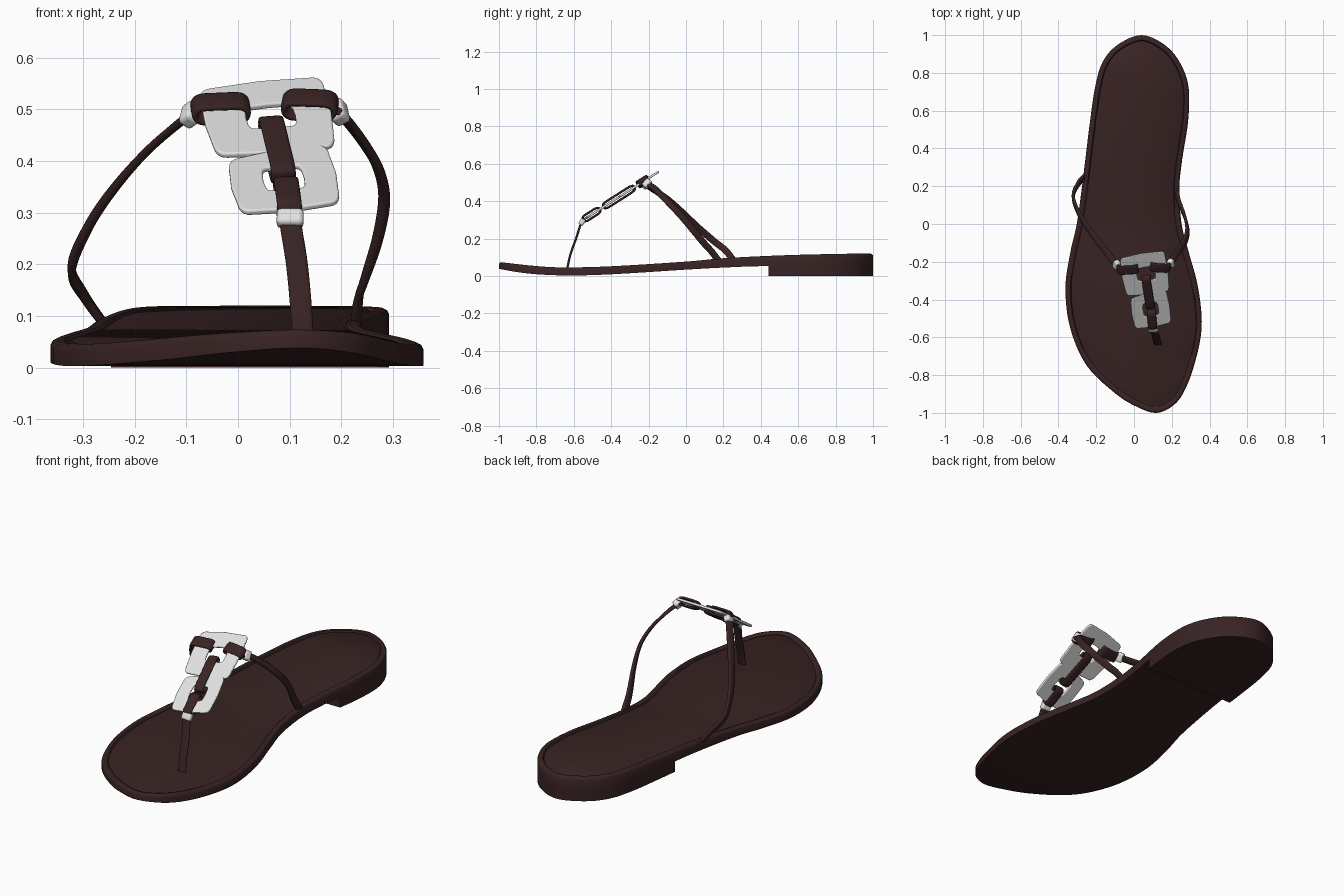
import bpy, bmesh, math
from mathutils import Vector as V

if "Cube" in bpy.data.objects:
    bpy.data.objects.remove(bpy.data.objects["Cube"])

def material(name, rgb):
    m = bpy.data.materials.new(name)
    m.diffuse_color = (*rgb, 1)
    m.use_nodes = True
    m.node_tree.nodes["Principled BSDF"].inputs["Base Color"].default_value = m.diffuse_color
    return m

BROWN = material("dark brown leather", (0.04, 0.0165, 0.0165))
SILVER = material("silver metal", (0.75, 0.75, 0.75))

def finish(name, bm, mat, bevel=0, angle=40):
    bmesh.ops.recalc_face_normals(bm, faces=bm.faces)
    me = bpy.data.meshes.new(name)
    bm.to_mesh(me)
    bm.free()
    ob = bpy.data.objects.new(name, me)
    bpy.context.collection.objects.link(ob)
    me.materials.append(mat)
    bpy.ops.object.select_all(action='DESELECT')
    ob.select_set(True)
    bpy.context.view_layer.objects.active = ob
    bpy.ops.object.shade_smooth_by_angle(angle=math.radians(angle))
    if bevel:
        b = ob.modifiers.new("bevel", 'BEVEL')
        b.width, b.segments = bevel, 3
        b.limit_method, b.angle_limit = 'ANGLE', math.radians(50)
    return ob

def spline(pts, k=6, closed=False):
    """Catmull-Rom curve through the points."""
    pts = [V(p) for p in pts]
    n, out = len(pts), []
    get = (lambda i: pts[i % n]) if closed else (lambda i: pts[max(0, min(n - 1, i))])
    for i in range(n if closed else n - 1):
        a, b, c, d = (get(i + j) for j in (-1, 0, 1, 2))
        for s in range(k):
            t = s / k
            out.append(0.5 * (2 * b + (c - a) * t + (2 * a - 5 * b + 4 * c - d) * t * t
                              + (3 * b - a - 3 * c + d) * t ** 3))
    if not closed:
        out.append(pts[-1])
    return out

def profile(pts):
    """Height as a smooth function of y."""
    d = spline([(y, z, 0) for y, z in pts], 8)
    def f(y):
        for a, b in zip(d, d[1:]):
            if y <= b.x:
                t = max(0, (y - a.x) / (b.x - a.x))
                return a.y + (b.y - a.y) * t
        return d[-1].y
    return f

# ---- sole: outline stations (y, left x, right x) and side profile
STATIONS = [(0.95, -0.085, 0.16), (0.86, -0.165, 0.24), (0.73, -0.205, 0.288), (0.55, -0.232, 0.287),
            (0.34, -0.258, 0.255), (0.185, -0.277, 0.24), (0, -0.303, 0.252), (-0.15, -0.337, 0.29),
            (-0.34, -0.363, 0.34), (-0.55, -0.338, 0.358), (-0.75, -0.25, 0.318),
            (-0.9, -0.095, 0.258), (-0.97, 0.02, 0.195)]
outline = spline([(0.04, 1, 0)] + [(l, y, 0) for y, l, r in STATIONS] + [(0.115, -1, 0)]
                 + [(r, y, 0) for y, l, r in reversed(STATIONS)], 6, True)
z_top = profile([(-1, 0.075), (-0.8, 0.053), (-0.65, 0.046), (-0.4, 0.052), (0, 0.077),
                 (0.2, 0.095), (0.5, 0.11), (0.8, 0.118), (1, 0.12)])
z_bot = profile([(-1, 0.038), (-0.85, 0.014), (-0.65, 0.003), (-0.4, 0.009), (0, 0.034),
                 (0.2, 0.045), (0.44, 0.053), (1, 0.055)])

def sole_solid(bm, rings):
    """Stack inset outline rings (inset, height function) and cap both ends with cross strips."""
    n = len(outline)
    loops = []
    for inset, zf in rings:
        loop = []
        for i, p in enumerate(outline):
            t = (outline[(i + 1) % n] - outline[i - 1]).normalized()
            q = p + V((-t.y, t.x, 0)) * inset
            loop.append(bm.verts.new((q.x, q.y, zf(q.y))))
        loops.append(loop)
    for a, b in zip(loops, loops[1:]):
        for i in range(n):
            bm.faces.new((a[i], a[(i + 1) % n], b[(i + 1) % n], b[i]))
    for L in (loops[0], loops[-1]):
        for i in range(n // 2):
            quad = [L[i], L[i + 1], L[(n - i - 1) % n], L[(n - i) % n]]
            bm.faces.new(list(dict.fromkeys(quad)))

top = lambda dz: (lambda y: z_top(y) + dz)
bm = bmesh.new()
sole_solid(bm, [(0, z_bot), (0, top(-0.012)), (0.004, top(-0.004)), (0.012, top(0)), (0.026, top(-0.001)),
                (0.031, top(-0.008)), (0.035, top(-0.008)), (0.042, top(-0.002))])
finish("sole", bm, BROWN, angle=50)

# ---- heel block: same outline, cut straight across
bm = bmesh.new()
sole_solid(bm, [(0, lambda y: 0), (0, z_bot)])
bmesh.ops.bisect_plane(bm, geom=bm.verts[:] + bm.edges[:] + bm.faces[:], plane_co=(0, 0.44, 0),
                       plane_no=(0, 1, 0), clear_inner=True)
bmesh.ops.holes_fill(bm, edges=[e for e in bm.edges if e.is_boundary])
finish("heel_block", bm, BROWN)

# ---- straps: rounded flat section swept along a path
def ribbon(name, pts, width, thick, side, closed=False):
    path = spline(pts, 6, closed)
    n, bm, rings = len(path), bmesh.new(), []
    for i, p in enumerate(path):
        a = path[i - 1] if closed or i else p
        b = path[(i + 1) % n] if closed or i < n - 1 else p
        t = (b - a).normalized()
        w = side(p, t)
        w = (w - t * w.dot(t)).normalized()
        u = t.cross(w)
        ring = []
        for s in range(12):
            c, d = math.cos(s * math.pi / 6), math.sin(s * math.pi / 6)
            c, d = (math.copysign(abs(v) ** 0.5, v) if abs(v) > 1e-6 else 0 for v in (c, d))
            ring.append(bm.verts.new(p + w * c * width / 2 + u * d * thick / 2))
        rings.append(ring)
    for i in range(n if closed else n - 1):
        A, B = rings[i], rings[(i + 1) % n]
        for s in range(12):
            bm.faces.new((A[s], A[(s + 1) % 12], B[(s + 1) % 12], B[s]))
    if not closed:
        bm.faces.new(rings[0])
        bm.faces.new(rings[-1])
    finish(name, bm, BROWN, angle=60)

around_foot = lambda p, t: t.cross(V((p.x - 0.06, 0, p.z - 0.2)))
ribbon("outer_strap", [(-0.085, -0.225, 0.493), (-0.115, -0.19, 0.472), (-0.18, -0.105, 0.415),
                       (-0.248, -0.015, 0.336), (-0.294, 0.06, 0.264), (-0.322, 0.145, 0.19),
                       (-0.297, 0.21, 0.138), (-0.262, 0.25, 0.088)], 0.036, 0.016, around_foot)
ribbon("inner_strap", [(0.185, -0.225, 0.5), (0.21, -0.18, 0.478), (0.245, -0.13, 0.432),
                       (0.272, -0.085, 0.384), (0.283, -0.03, 0.326), (0.27, 0.035, 0.249),
                       (0.245, 0.10, 0.171), (0.233, 0.135, 0.133), (0.228, 0.175, 0.08)],
       0.036, 0.016, around_foot)
ribbon("toe_strap", [(0.1, -0.55, 0.3), (0.103, -0.565, 0.27), (0.114, -0.588, 0.2),
                     (0.122, -0.618, 0.115), (0.126, -0.635, 0.04)], 0.042, 0.012, lambda p, t: V((1, 0, 0)))

# ---- metal plates: lie on one sloping plane, addressed by front-view (x, z)
SLOPE = V((0, 0.843, 0.538))
NORMAL = V((0, -0.538, 0.843))
def on_plane(x, z):
    return V((x, -0.55 + (z - 0.30) / 0.6375, z))

def rounded_quad(corners, r, bow):
    pts, c = [], [V(p) for p in corners]
    mid = sum(c, V((0, 0))) / 4
    for i in range(4):
        p, a, b = c[i], c[i - 1], c[(i + 1) % 4]
        s, e = p + (a - p).normalized() * r, p + (b - p).normalized() * r
        for k in range(6):
            t = k / 5
            pts.append(s * (1 - t) ** 2 + p * 2 * t * (1 - t) + e * t * t)
        m = (p + b) / 2
        pts.append(m + (m - mid).normalized() * bow)
    return pts

def plate(name, outer, hole):
    bm, loops = bmesh.new(), []
    o, h = rounded_quad(outer, 0.022, 0.004), rounded_quad(hole, 0.014, 0.001)
    for pts, d in ((o, 0.006), (h, 0.006), (h, -0.006), (o, -0.006)):
        loops.append([bm.verts.new(on_plane(*p) + NORMAL * d) for p in pts])
    n = len(o)
    for j in range(4):
        A, B = loops[j], loops[(j + 1) % 4]
        for i in range(n):
            bm.faces.new((A[i], A[(i + 1) % n], B[(i + 1) % n], B[i]))
    finish(name, bm, SILVER, bevel=0.004)

plate("upper_plate", [(-0.078, 0.534), (0.163, 0.56), (0.19, 0.426), (-0.042, 0.408)],
      [(0.012, 0.50), (0.105, 0.51), (0.115, 0.465), (0.022, 0.458)])
plate("lower_plate", [(-0.022, 0.398), (0.172, 0.43), (0.2, 0.318), (0.004, 0.297)],
      [(0.045, 0.382), (0.122, 0.389), (0.132, 0.345), (0.055, 0.338)])

# ---- leather loops wrapped around the plate bars
def wrap(name, a, b, width):
    a, b = on_plane(*a), on_plane(*b)
    d, h = b - a, NORMAL * 0.015
    e = d.normalized() * 0.012
    pts = [a, a + e + h, (a + b) / 2 + h * 1.1, b - e + h, b, b - e - h, (a + b) / 2 - h * 1.1, a + e - h]
    w = NORMAL.cross(d).normalized()
    ribbon(name, pts, width, 0.012, lambda p, t: w, True)

wrap("left_loop", (-0.085, 0.499), (0.018, 0.503), 0.055)
wrap("right_loop", (0.09, 0.51), (0.188, 0.506), 0.055)
wrap("middle_loop", (0.063, 0.473), (0.088, 0.371), 0.048)
wrap("lower_loop", (0.092, 0.357), (0.1, 0.3), 0.048)

# ---- beads where the straps join the loops
def bead(name, loc, axis, side, size):
    bm = bmesh.new()
    bmesh.ops.create_cube(bm, size=1)
    a = V(axis).normalized()
    s = V(side)
    s = (s - a * s.dot(a)).normalized()
    u = a.cross(s)
    for v in bm.verts:
        v.co = V(loc) + a * v.co.x * size[0] + s * v.co.y * size[1] + u * v.co.z * size[2]
    finish(name, bm, SILVER, bevel=0.009)

bead("left_bead", (-0.092, -0.215, 0.49), (-0.6, 0.6, -0.45), SLOPE, (0.034, 0.048, 0.032))
bead("right_bead", (0.195, -0.208, 0.495), (0.5, 0.7, -0.5), SLOPE, (0.034, 0.048, 0.032))
bead("toe_bead", (0.101, -0.556, 0.289), (0.02, 0.5, 0.8), (1, 0, 0), (0.036, 0.052, 0.028))
